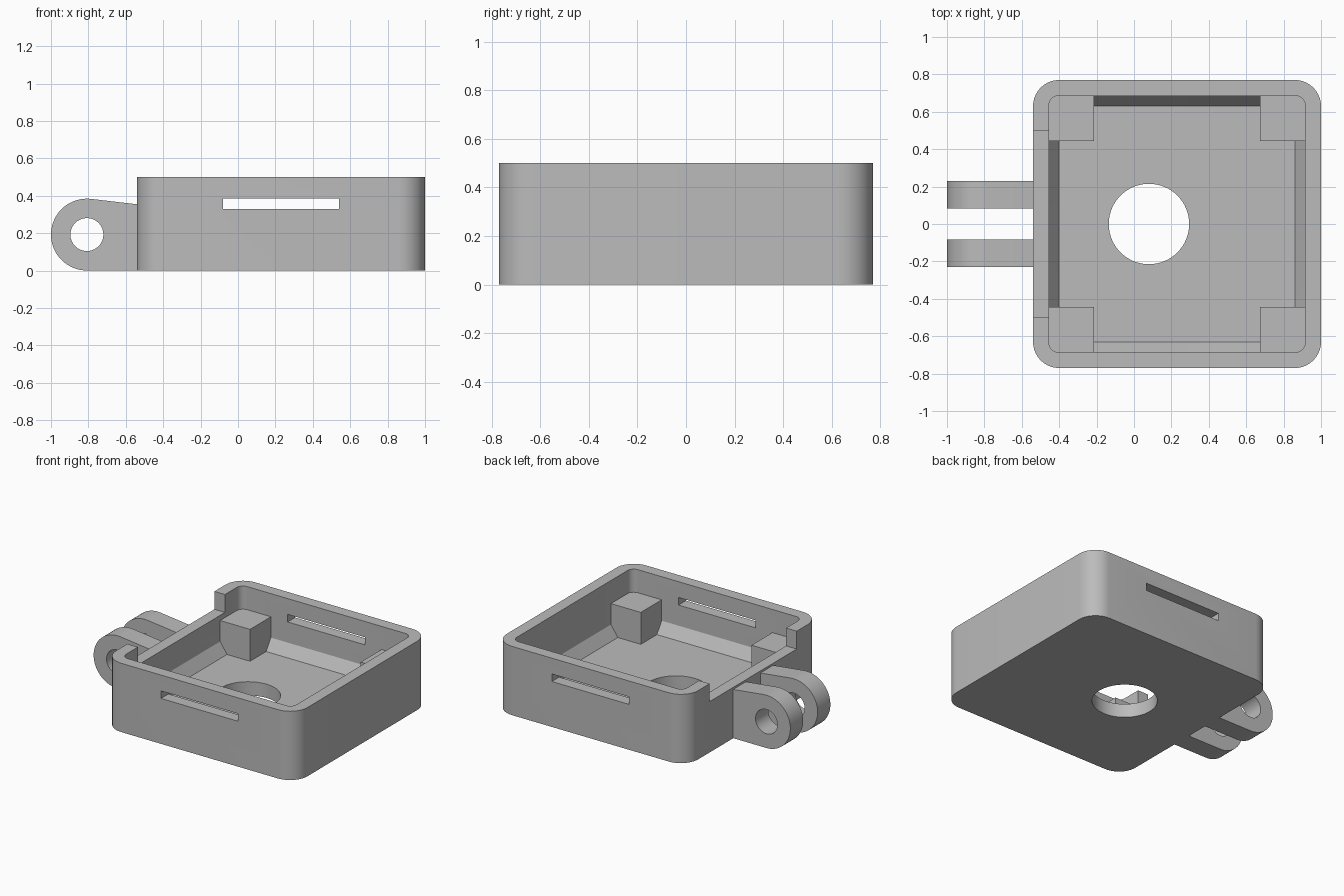
import bpy, bmesh, math

old = bpy.data.objects.get("Cube")
if old:
    bpy.data.objects.remove(old)

grey = bpy.data.materials.new("plain grey")
grey.use_nodes = True
grey.diffuse_color = (0.5, 0.5, 0.5, 1)
grey.node_tree.nodes["Principled BSDF"].inputs["Base Color"].default_value = (0.5, 0.5, 0.5, 1)

CX, HALF = 0.23, 0.77      # centre of the tray in x, half its side
IN = 0.685                 # half width of the cavity


def arc(cx, cy, r, a0, a1, n):
    return [(cx + r * math.cos(math.radians(a0 + (a1 - a0) * i / n)),
             cy + r * math.sin(math.radians(a0 + (a1 - a0) * i / n))) for i in range(n + 1)]


def rounded_square(half, r):
    pts = []
    for q, (sx, sy) in enumerate([(1, 1), (-1, 1), (-1, -1), (1, -1)]):
        pts += arc(CX + sx * (half - r), sy * (half - r), r, q * 90, q * 90 + 90, 10)
    return pts


def circle(cx, cy, r):
    return arc(cx, cy, r, 0, 360, 64)[:-1]


def loft(name, rings):
    """Solid through equal-length rings of 3D points, capped at both ends."""
    bm = bmesh.new()
    loops = [[bm.verts.new(p) for p in ring] for ring in rings]
    for a, b in zip(loops, loops[1:]):
        for i in range(len(a)):
            j = (i + 1) % len(a)
            bm.faces.new((a[i], a[j], b[j], b[i]))
    bm.faces.new(loops[0][::-1])
    bm.faces.new(loops[-1])
    bmesh.ops.recalc_face_normals(bm, faces=bm.faces[:])
    mesh = bpy.data.meshes.new(name)
    bm.to_mesh(mesh)
    bm.free()
    mesh.materials.append(grey)
    obj = bpy.data.objects.new(name, mesh)
    bpy.context.collection.objects.link(obj)
    return obj


def upright(name, levels):
    return loft(name, [[(x, y, z) for x, y in pts] for pts, z in levels])


def sideways(name, pts, y0, y1):
    return loft(name, [[(x, y, z) for x, z in pts] for y in (y0, y1)])


def box(name, x0, x1, y0, y1, z0, z1):
    pts = [(x0, y0), (x1, y0), (x1, y1), (x0, y1)]
    return upright(name, [(pts, z0), (pts, z1)])


def activate(obj):
    bpy.ops.object.select_all(action='DESELECT')
    obj.select_set(True)
    bpy.context.view_layer.objects.active = obj


def cut(obj, cutter):
    mod = obj.modifiers.new("cut", 'BOOLEAN')
    mod.operation = 'DIFFERENCE'
    mod.solver = 'EXACT'
    mod.object = cutter
    activate(obj)
    bpy.ops.object.modifier_apply(modifier=mod.name)
    bpy.data.objects.remove(cutter)


def smooth(obj):
    activate(obj)
    bpy.ops.object.shade_smooth_by_angle(angle=math.radians(30))


# Tray: rounded block, hollowed with sloping edges round the floor
outer = rounded_square(HALF, 0.14)
tray = upright("tray", [(outer, 0), (outer, 0.5)])
inner = rounded_square(IN, 0.05)
cut(tray, upright("cavity", [(rounded_square(IN - 0.055, 0.01), 0.1), (inner, 0.18), (inner, 0.6)]))

# Round floor hole, strap slots front and back, notch in the side wall
hole = circle(0.08, 0, 0.215)
cut(tray, upright("floor_hole", [(hole, -0.1), (hole, 0.15)]))
cut(tray, box("slots", -0.08, 0.54, -0.9, 0.9, 0.33, 0.385))
cut(tray, box("notch", -0.7, -0.43, -0.5, 0.5, 0.37, 0.6))
smooth(tray)

# Support posts in the four corners
for sx, xn in ((-1, "right"), (1, "left")):
    for sy, yn in ((-1, "front"), (1, "back")):
        xs = sorted(CX + sx * d for d in (0.445, IN + 0.01))
        ys = sorted(sy * d for d in (0.445, IN + 0.01))
        box(f"post_{yn}_{xn}", *xs, *ys, 0.05, 0.332)

# Hinge lugs with pin holes
PX, PZ, R = -0.808, 0.193, 0.192
side = arc(PX, PZ, R, 83, 270, 32) + [(-0.5, PZ - R), (-0.5, 0.35), (-0.54, 0.355)]
for sy, yn in ((-1, "front"), (1, "back")):
    lug = sideways(f"lug_{yn}", side, sy * 0.083, sy * 0.23)
    cut(lug, sideways("pin_hole", circle(PX, PZ, 0.088), sy * 0.05, sy * 0.3))
    smooth(lug)
